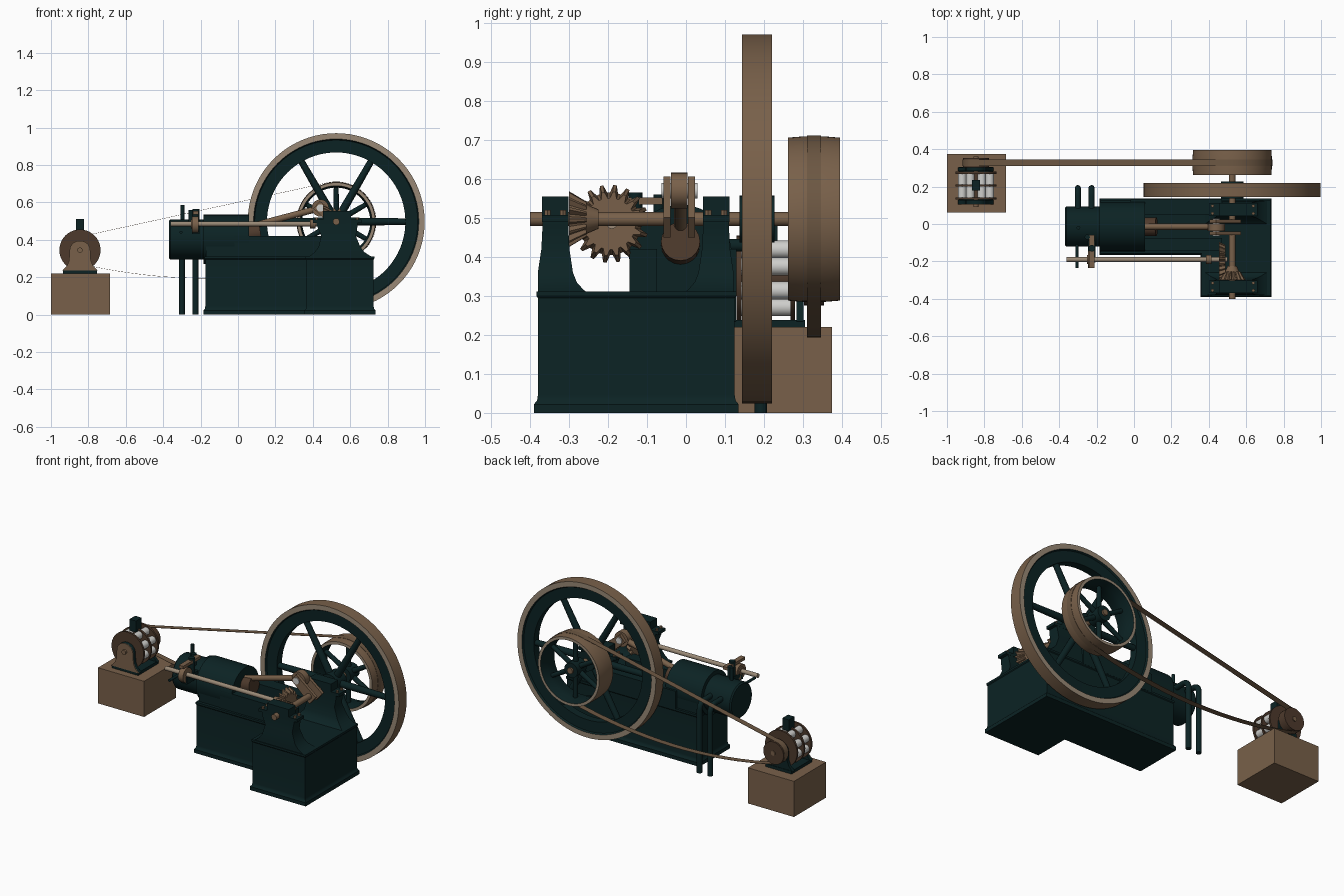
import bpy, bmesh, math
from mathutils import Vector

if "Cube" in bpy.data.objects:
    bpy.data.objects.remove(bpy.data.objects["Cube"])

def mat(name, r, g, b):
    m = bpy.data.materials.new(name)
    m.diffuse_color = (r, g, b, 1)
    m.use_nodes = True
    m.node_tree.nodes["Principled BSDF"].inputs["Base Color"].default_value = m.diffuse_color
    return m

GREEN = mat("dark green paint", 0.0035, 0.0165, 0.0175)
BROWN = mat("warm brown metal", 0.19, 0.118, 0.068)
TAN = mat("worn tan rim", 0.32, 0.25, 0.18)
STEEL = mat("bright steel", 0.62, 0.62, 0.60)
DARK = mat("dark bronze", 0.075, 0.042, 0.025)
BELT = mat("leather belt", 0.15, 0.095, 0.055)

def make(name, verts, faces, mats, idx=None, smooth=True):
    me = bpy.data.meshes.new(name)
    me.from_pydata([tuple(v) for v in verts], [], faces)
    for m in mats:
        me.materials.append(m)
    if idx:
        me.polygons.foreach_set("material_index", idx)
    bm = bmesh.new()
    bm.from_mesh(me)
    bmesh.ops.remove_doubles(bm, verts=bm.verts, dist=1e-5)
    bmesh.ops.recalc_face_normals(bm, faces=bm.faces)
    bm.to_mesh(me)
    bm.free()
    ob = bpy.data.objects.new(name, me)
    bpy.context.collection.objects.link(ob)
    if smooth:
        bpy.ops.object.select_all(action='DESELECT')
        ob.select_set(True)
        bpy.context.view_layer.objects.active = ob
        bpy.ops.object.shade_smooth_by_angle(angle=math.radians(35))
    return ob

def lathe(name, prof, loc, axis, mats, seg_mat=None, n=32, closed=False, teeth=0):
    """Turn (radius, height) points about an axis; teeth notches the radius."""
    q = Vector(axis).to_track_quat('Z', 'Y')
    n = teeth * 4 if teeth else n
    k, verts, faces, idx = len(prof), [], [], []
    for i in range(n):
        a = 2 * math.pi * i / n
        f = 0.8 if teeth and i % 4 > 1 else 1
        for r, h in prof:
            verts.append(Vector(loc) + q @ Vector((r * f * math.cos(a), r * f * math.sin(a), h)))
    for i in range(n):
        j = (i + 1) % n
        for s in range(k if closed else k - 1):
            t = (s + 1) % k
            p = [i * k + s, j * k + s, j * k + t, i * k + t]
            if prof[s][0] == 0:
                p = [p[0], p[2], p[3]]
            elif prof[t][0] == 0:
                p = p[:3]
            faces.append(p)
            idx.append(seg_mat[s] if seg_mat else 0)
    return make(name, verts, faces, mats, idx, smooth=not teeth)

def rod(name, p, q, r, m, n=20, r2=None):
    d = Vector(q) - Vector(p)
    r2 = r if r2 is None else r2
    return lathe(name, [(0, 0), (r, 0), (r2, d.length), (0, d.length)], p, d, [m], n=n)

def loft(name, rings, m):
    """Skin a stack of equal-length point rings and cap the ends."""
    k = len(rings[0])
    faces = [[a * k + i, a * k + (i + 1) % k, (a + 1) * k + (i + 1) % k, (a + 1) * k + i]
             for a in range(len(rings) - 1) for i in range(k)]
    faces += [list(range(k)), list(range((len(rings) - 1) * k, len(rings) * k))]
    return make(name, [v for r in rings for v in r], faces, [m])

def box(name, x0, x1, y0, y1, z0, z1, m):
    return loft(name, [[(x0, y0, z), (x1, y0, z), (x1, y1, z), (x0, y1, z)] for z in (z0, z1)], m)

def prism(name, pts, y0, y1, m):
    return loft(name, [[(x, y, z) for x, z in pts] for y in (y0, y1)], m)

# L-shaped engine base with flared plinth and top lip
L = [(-.175, -.155, -1, -1), (.365, -.155, -1, -1), (.365, -.38, -1, -1),
     (.725, -.38, 1, -1), (.725, .125, 1, 1), (-.175, .125, -1, 1)]
loft("engine_base", [[(x + sx * d, y + sy * d, z) for x, y, sx, sy in L] for z, d in
     [(0, .01), (.022, .01), (.032, .002), (.045, 0), (.295, 0), (.3, .004), (.312, .004)]], GREEN)

# bed side rails
for y0, y1, s in ((-.145, -.075, "front"), (.05, .13, "rear")):
    box(f"bed_rail_{s}", -.02, .47, y0, y1, .305, .42, GREEN)

# bearing pedestals, flared towards the crank
CX, CZ = .525, .497
for yc, inner, s in ((-.335, 1, "front"), (.077, -1, "rear")):
    rings = []
    for z, xa, xb, w in [(.305, .365, .725, .085), (.318, .39, .70, .07), (.335, .41, .675, .055),
                         (.36, .43, .655, .045), (.42, .445, .63, .036), (.48, .42, .64, .033), (.495, .42, .64, .033)]:
        ya, yb = sorted((yc - inner * min(w, .045), yc + inner * w))
        rings.append([(xa, ya, z), (xb, ya, z), (xb, yb, z), (xa, yb, z)])
    loft(f"bearing_pedestal_{s}", rings, GREEN)
    box(f"bearing_cap_ears_{s}", .40, .66, yc - .034, yc + .034, .49, .508, GREEN)
    box(f"bearing_cap_{s}", .455, .605, yc - .034, yc + .034, .50, .555, GREEN)
    for x in (.42, .638):
        for dy in (-.02, .02):
            rod(f"cap_bolt_{s}", (x, yc + dy, .505), (x, yc + dy, .52), .009, BROWN, 6)

# cylinder: large jacket and smaller head
YC = -.014
rod("cylinder_jacket", (-.185, YC, .402), (.06, YC, .402), .132, GREEN, 48)
box("cylinder_saddle", -.17, .05, -.14, .115, .3, .40, GREEN)
lathe("cylinder_head", [(0, 0), (.1, 0), (.107, .008), (.107, .19), (0, .19)],
      (-.37, YC, .402), (1, 0, 0), [GREEN], n=40)
rod("piston_sleeve", (.05, YC, .43), (.12, YC, .44), .05, DARK)

# crankshaft, webs, pin and connecting rod
rod("crankshaft_front", (CX, -.4, CZ), (CX, -.05, CZ), .018, BROWN)
rod("crankshaft_rear", (CX, .02, CZ), (CX, .385, CZ), .018, BROWN)
PX, PZ = .44, .57
for y in (-.058, .005):
    d = Vector((PX - CX, 0, PZ - CZ)).normalized()
    n = Vector((-d.z, 0, d.x)) * .033
    a, b = Vector((CX, y, CZ)) - d * .033, Vector((PX, y, PZ)) + d * .026
    loft("crank_web", [[p + Vector((0, t, 0)) for p in (a - n, b - n * .8, b + n * .8, a + n)]
                       for t in (0, .018)], BROWN)
rod("crank_pin", (PX, -.063, PZ), (PX, .03, PZ), .02, STEEL)
rod("rod_big_end", (PX, -.038, PZ), (PX, .004, PZ), .046, BROWN)
rod("connecting_rod", (.06, YC, .47), (PX, YC, PZ), .017, BROWN)

# bevel gears and valve side shaft
SY, SZ = -.19, .485
rod("side_shaft", (-.36, SY, SZ), (.50, SY, SZ), .013, TAN)
lathe("side_shaft_gear", [(0, 0), (.1, 0), (.082, .035), (0, .035)], (.455, SY - .005, SZ),
      (1, 0, 0), [BROWN], teeth=18)
lathe("crankshaft_gear", [(0, 0), (.072, 0), (.045, .045), (0, .045)], (CX, -.3, CZ),
      (0, 1, 0), [BROWN], teeth=14)
rod("gear_hub", (CX, -.26, CZ), (CX, -.225, CZ), .04, BROWN, r2=.025)
for x in (-.235, .40):
    rod("side_shaft_collar", (x - .015, SY, SZ), (x + .015, SY, SZ), .024, BROWN)

# valve gear at the cylinder head
rod("valve_cam", (-.245, SY, SZ - .005), (-.212, SY, SZ - .005), .045, BROWN, 24)
box("valve_bracket", -.245, -.205, -.205, -.09, .43, .475, GREEN)
box("valve_rocker", -.24, -.21, -.235, -.06, .535, .553, BROWN)
rod("rocker_post", (-.225, -.13, .46), (-.225, -.13, .565), .018, GREEN)
rod("valve_stem", (-.25, -.07, .48), (-.25, -.07, .56), .014, GREEN)
rod("oil_pipe", (-.297, -.02, .49), (-.297, -.02, .585), .01, GREEN)
rod("head_lever", (-.305, -.235, .44), (-.305, .03, .44), .008, GREEN)

# bent pipes running from the cylinder head to the floor
for px in (-.30, -.227):
    path = [(.06, 0.43), (.15, .43)] + [(.15 + .042 * math.sin(a), .388 + .042 * math.cos(a))
            for a in [math.pi / 12 * i for i in range(1, 7)]] + [(.192, 0)]
    rings = []
    for i, (y, z) in enumerate(path):
        t = max(0, min(i - 1, 6)) * math.pi / 12
        rings.append([(px + .016 * math.cos(u), y + .016 * math.sin(u) * math.sin(t),
                       z + .016 * math.sin(u) * math.cos(t)) for u in [math.pi / 8 * k for k in range(16)]])
    loft("floor_pipe", rings, GREEN)

# wheels: rim, hub and six spokes each
def wheel(name, yc, rim, seg_mat, r_in, hub, half, w, phase):
    lathe(name + "_rim", rim, (CX, yc, CZ), (0, 1, 0), [BROWN, TAN, GREEN], seg_mat, 80, True)
    rod(name + "_hub", (CX, yc - half, CZ), (CX, yc + half, CZ), hub, GREEN, 32)
    for i in range(6):
        a = math.pi / 3 * i + phase
        d = Vector((math.cos(a), 0, math.sin(a)))
        rod(name + "_spoke", Vector((CX, yc, CZ)) + d * hub * .7,
            Vector((CX, yc, CZ)) + d * (r_in + .01), w, GREEN, 12, w * .8)

wheel("flywheel", .182, [(.473, -.038), (.473, .038), (.442, .038), (.436, .028), (.37, .025),
      (.37, -.025), (.436, -.028), (.442, -.038)], [0, 1, 2, 2, 2, 2, 2, 1], .37, .06, .045, .022, 0)
wheel("belt_pulley", .328, [(.209, -.067), (.212, -.03), (.212, .03), (.209, .067), (.192, .067),
      (.182, .02), (.182, -.02), (.192, -.067)], [0, 0, 0, 1, 2, 2, 2, 1], .182, .045, .045, .016, math.pi / 6)

# drive belt: wraps both pulleys, lower run sags
DX, DZ, R1, R2 = -.845, .345, .213, .07
pts = [(CX + R1 * math.cos(math.radians(a)), CZ + R1 * math.sin(math.radians(a))) for a in range(102, -75, -8)]
e = [DX + R2 * math.cos(math.radians(-106)), DZ + R2 * math.sin(math.radians(-106))]
s = pts[-1]
for i in range(1, 16):
    t = i / 16
    pts.append((s[0] + (e[0] - s[0]) * t, s[1] + (e[1] - s[1]) * t - .36 * t * (1 - t)))
pts += [(DX + R2 * math.cos(math.radians(a)), DZ + R2 * math.sin(math.radians(a))) for a in range(-106, -260, -14)]
rings = []
for i, (x, z) in enumerate(pts):
    (xa, za), (xb, zb) = pts[i - 1], pts[(i + 1) % len(pts)]
    n = Vector((za - zb, 0, xb - xa)).normalized() * .0015
    p = Vector((x, 0, z))
    rings.append([p + o + Vector((0, y, 0)) for o, y in ((n * 0, .31), (n, .31), (n, .346), (n * 0, .346))])
k = len(rings)
make("drive_belt", [v for r in rings for v in r],
     [[a * 4 + i, a * 4 + (i + 1) % 4, (a + 1) % k * 4 + (i + 1) % 4, (a + 1) % k * 4 + i]
      for a in range(k) for i in range(4)], [BELT])

# generator on its block
box("generator_block", -1, -.685, .062, .375, 0, .22, BROWN)
box("generator_foot", -.935, -.755, .105, .305, .22, .238, GREEN)
dome = [(DX + .055 * math.cos(a), .345 + .05 * math.sin(a)) for a in [math.pi / 10 * i for i in range(11)]]
ped = [(DX + x, z) for x, z in [(-.095, .235), (.095, .235), (.07, .26), (.058, .29)]]
ped += dome + [(DX - .058, .29), (DX - .07, .26)]
prism("generator_pedestal_front", ped, .108, .128, GREEN)
prism("generator_pedestal_front_plate", ped, .103, .108, BROWN)
prism("generator_pedestal_rear", ped, .283, .302, GREEN)
for y in (.13, .20, .268):
    lathe("generator_ring", [(.04, 0), (.11, 0), (.11, .012), (.04, .012)], (DX, y, DZ),
          (0, 1, 0), [DARK], n=40, closed=True)
for i in range(8):
    a = math.pi / 4 * (i + .5)
    x, z = DX + .08 * math.cos(a), DZ + .08 * math.sin(a)
    rod("generator_coil", (x, .14, z), (x, .27, z), .023, STEEL, 16)
rod("generator_shaft", (DX, .09, DZ), (DX, .36, DZ), .014, BROWN)
rod("generator_core", (DX, .13, DZ), (DX, .28, DZ), .045, DARK)
rod("generator_pulley", (DX, .303, DZ), (DX, .354, DZ), .069, DARK, 32)
box("generator_terminal", DX - .022, DX + .022, .18, .235, .44, .51, GREEN)
